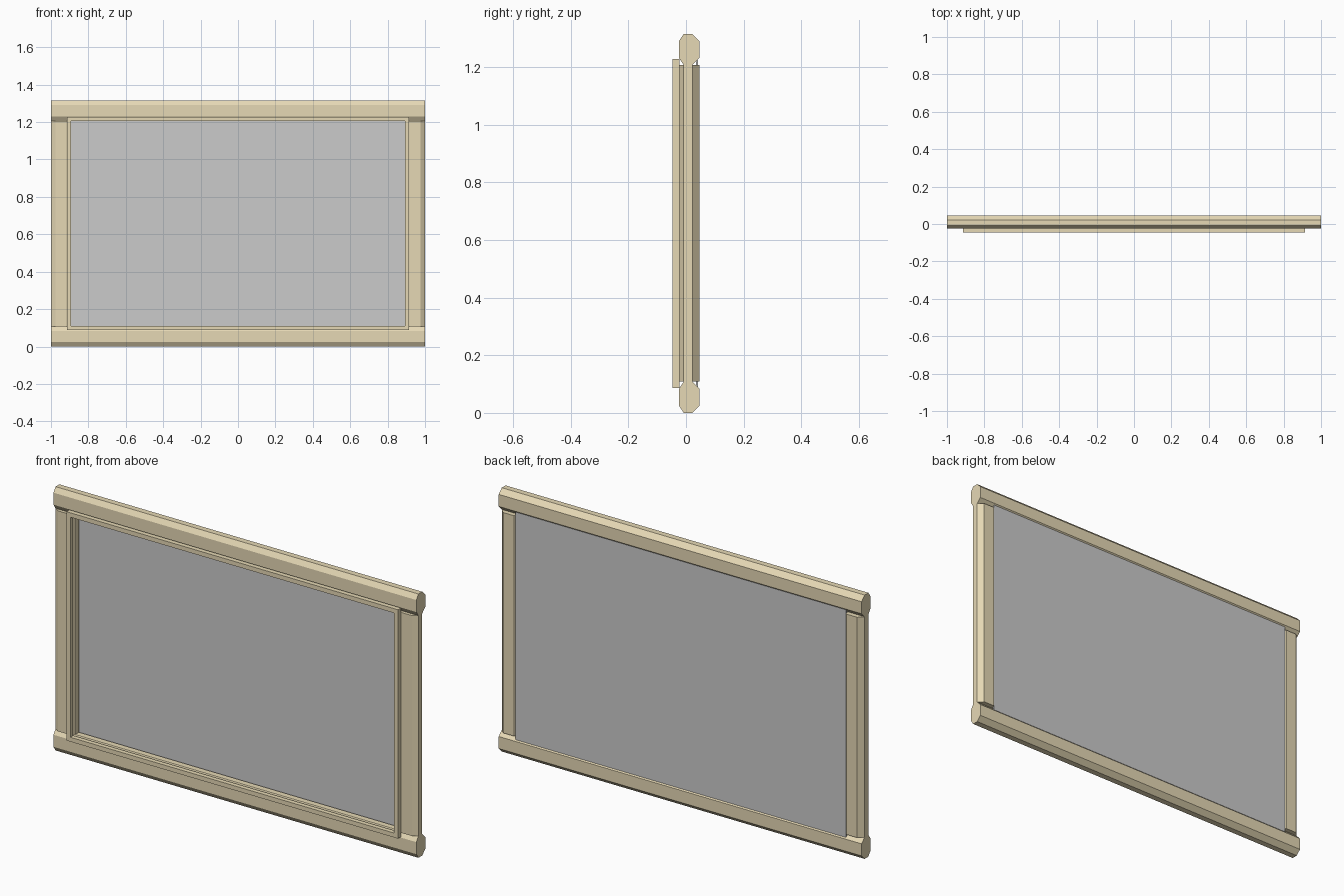
import bpy, bmesh
from mathutils import Vector

if "Cube" in bpy.data.objects:
    bpy.data.objects.remove(bpy.data.objects["Cube"])

H = 1.314          # overall height
BAR = 0.108        # width of rails and stiles
Y0, Y1 = -0.024, 0.046
C = 0.024          # chamfer size

wood = bpy.data.materials.new("wood")
wood.diffuse_color = (0.79, 0.69, 0.46, 1)
wood.use_nodes = True
wood.node_tree.nodes["Principled BSDF"].inputs["Base Color"].default_value = wood.diffuse_color


def make(name, bm, mat=None):
    bmesh.ops.recalc_face_normals(bm, faces=bm.faces)
    me = bpy.data.meshes.new(name)
    bm.to_mesh(me)
    bm.free()
    ob = bpy.data.objects.new(name, me)
    bpy.context.collection.objects.link(ob)
    if mat:
        me.materials.append(mat)
    return ob


def prism(name, points, offset, mat):
    bm = bmesh.new()
    face = bm.faces.new([bm.verts.new(p) for p in points])
    ext = bmesh.ops.extrude_face_region(bm, geom=[face], use_keep_orig=True)
    moved = [v for v in ext["geom"] if isinstance(v, bmesh.types.BMVert)]
    bmesh.ops.translate(bm, verts=moved, vec=Vector(offset))
    return make(name, bm, mat)


def octagon(a0):
    """Chamfered bar section as (across, y) pairs."""
    a1, d = a0 + BAR, 0.02
    return [(a0 + C, Y0), (a1 - C, Y0), (a1, Y0 + d - 0.004), (a1, Y1 - C),
            (a1 - C, Y1), (a0 + C, Y1), (a0, Y1 - C), (a0, Y0 + d - 0.004)]


# Horizontal rails
for name, z in (("bottom_rail", 0), ("top_rail", H - BAR)):
    prism(name, [(-1, y, a) for a, y in octagon(z)], (2, 0, 0), wood)

# Vertical stiles between the rails
for name, x in (("left_stile", -1), ("right_stile", 1 - BAR)):
    prism(name, [(a, y, BAR) for a, y in octagon(x)], (0, 0, H - 2 * BAR), wood)

# Raised moulding around the front opening
X, W, Z = 0.914, 0.022, 0.087
FY0, FY1 = -0.046, -0.023
bm = bmesh.new()
rings = []
for y in (FY0, FY1):
    for i in (0, W):
        x, z0, z1 = X - i, Z + i, H - Z - i
        rings.append([bm.verts.new(p) for p in
                      ((-x, y, z0), (x, y, z0), (x, y, z1), (-x, y, z1))])
fo, fi, bo, bi = rings
for a, b in ((fo, fi), (fi, bi), (bi, bo), (bo, fo)):
    for k in range(4):
        n = (k + 1) % 4
        bm.faces.new((a[k], a[n], b[n], b[k]))
make("front_moulding", bm, wood)

# Flat panel set near the back
px, pz, py = 0.91, 0.09, 0.034
prism("panel", [(-px, py, pz), (px, py, pz), (px, py, H - pz), (-px, py, H - pz)],
      (0, 0.007, 0), None)
